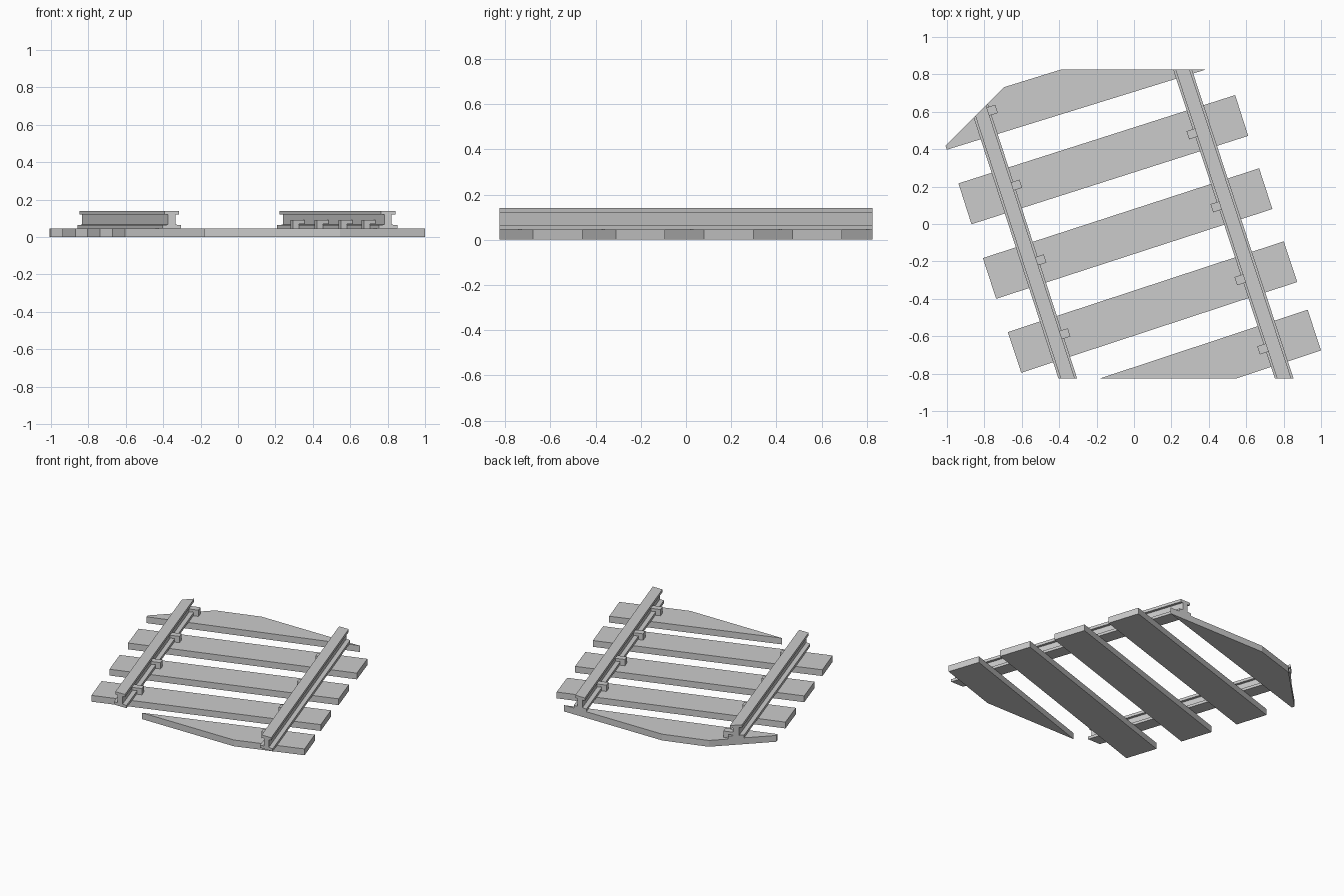
import bpy, bmesh, math
from mathutils import Vector, Matrix

if "Cube" in bpy.data.objects:
    bpy.data.objects.remove(bpy.data.objects["Cube"])

Y = 0.826          # half depth of the cut-out piece of track
CUTS = [((0, Y, 0), (0, 1, 0)), ((0, -Y, 0), (0, -1, 0)),
        ((-0.69, 0.735, 0), (-1, 1, 0))]


def finish(name, bm, cuts=()):
    # trim the solid with the boundary planes and cap the openings
    for co, no in cuts:
        geom = bm.verts[:] + bm.edges[:] + bm.faces[:]
        res = bmesh.ops.bisect_plane(bm, geom=geom, dist=1e-5, plane_co=co,
                                     plane_no=no, clear_outer=True)
        edges = [e for e in res["geom_cut"]
                 if isinstance(e, bmesh.types.BMEdge) and e.is_boundary]
        if edges:
            bmesh.ops.holes_fill(bm, edges=edges, sides=0)
    bmesh.ops.recalc_face_normals(bm, faces=bm.faces[:])
    me = bpy.data.meshes.new(name)
    bm.to_mesh(me)
    bm.free()
    ob = bpy.data.objects.new(name, me)
    bpy.context.collection.objects.link(ob)
    return ob


def prism(points, offset):
    # extrude a closed profile along a vector
    bm = bmesh.new()
    face = bm.faces.new([bm.verts.new(p) for p in points])
    res = bmesh.ops.extrude_face_region(bm, geom=[face], use_keep_orig=True)
    verts = [v for v in res["geom"] if isinstance(v, bmesh.types.BMVert)]
    bmesh.ops.translate(bm, verts=verts, vec=offset)
    return bm


# wooden ties: centre x, centre y, angle
ties = [(-0.293, 0.736, 17.2), (-0.164, 0.344, 17.7), (-0.034, -0.051, 18.0),
        (0.099, -0.444, 18.2), (0.227, -0.811, 18.3)]
for i, (x, y, ang) in enumerate(ties):
    bm = bmesh.new()
    bmesh.ops.create_cube(bm, size=1, matrix=Matrix.Translation((x, y, 0.0225))
                          @ Matrix.Rotation(math.radians(ang), 4, 'Z')
                          @ Matrix.Diagonal((1.553, 0.229, 0.045, 1)))
    finish(f"tie_{i + 1}", bm, CUTS if i in (0, 4) else ())

# rails: I-shaped profile swept along the skewed track
half = [(0.05, 0.045), (0.05, 0.064), (0.019, 0.066),
        (0.019, 0.12), (0.038, 0.12), (0.038, 0.14)]
profile = half + [(-x, z) for x, z in reversed(half)]
rails = {"left_rail": (-0.354, -0.325), "right_rail": (0.803, -0.329)}
for name, (x0, slope) in rails.items():
    pts = [(x0 + x, -Y, z) for x, z in profile]
    bm = prism(pts, Vector((slope * 2 * Y, 2 * Y, 0)))
    finish(name, bm, CUTS[2:] if name == "left_rail" else ())

# hooked clips on the inner side of each rail
hook = [(0.016, 0.07), (0.016, 0.09), (0.083, 0.09),
        (0.083, 0.044), (0.05, 0.044), (0.05, 0.07)]
clips = {"left_rail": (1, (0.59, 0.19, -0.21, -0.605)),
         "right_rail": (-1, (0.50, 0.11, -0.28, -0.65))}
for name, (side, ys) in clips.items():
    x0, slope = rails[name]
    for i, y in enumerate(ys):
        bm = prism([(side * x, -0.023, z) for x, z in hook], Vector((0, 0.046, 0)))
        bm.transform(Matrix.Translation((x0 + slope * (y + Y), y, 0))
                     @ Matrix.Rotation(math.radians(18), 4, 'Z'))
        finish(f"{name}_clip_{i + 1}", bm)
